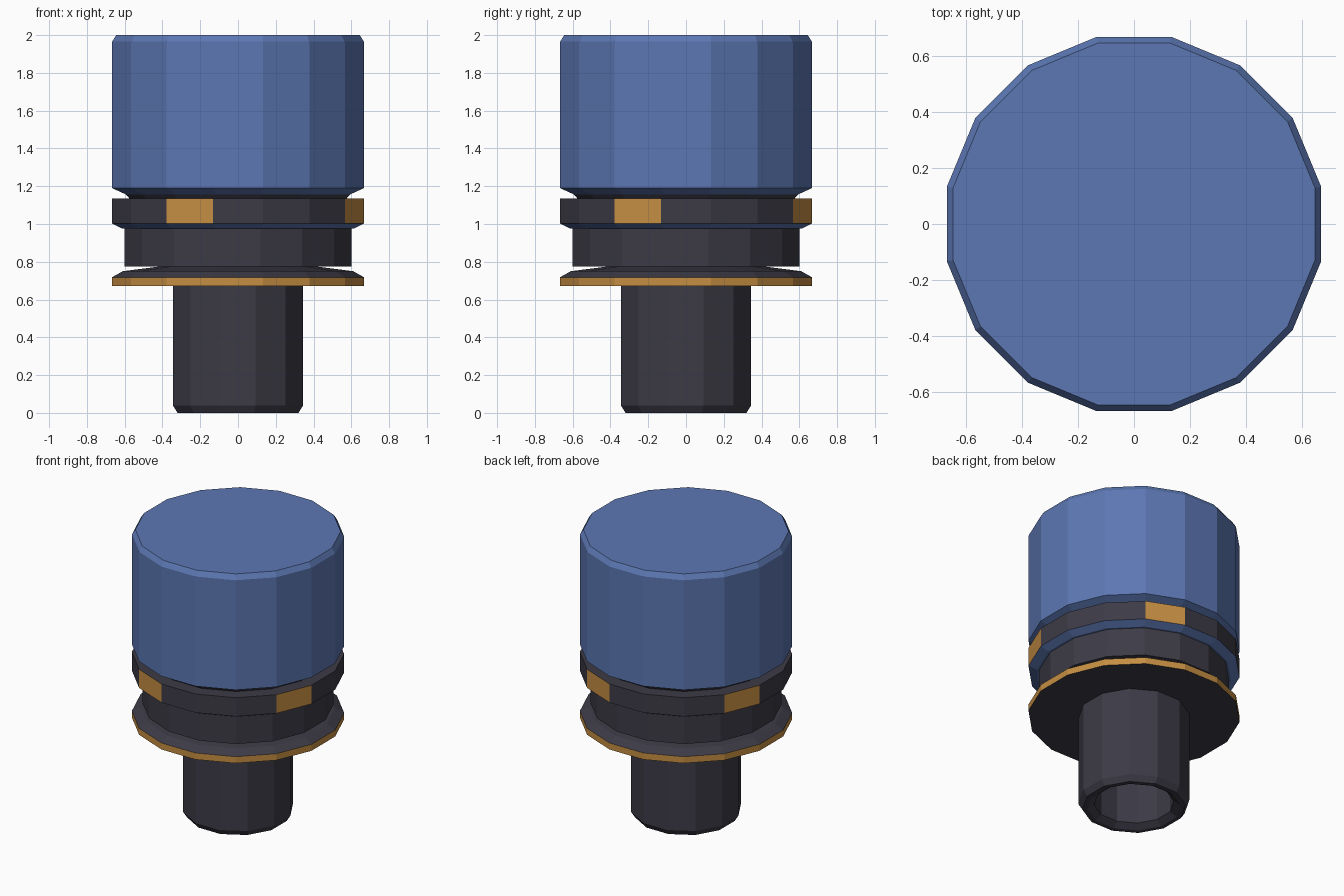
import bpy, bmesh, math

if "Cube" in bpy.data.objects:
    bpy.data.objects.remove(bpy.data.objects["Cube"])


def material(name, rgb):
    m = bpy.data.materials.new(name)
    m.diffuse_color = (*rgb, 1.0)
    m.use_nodes = True
    m.node_tree.nodes["Principled BSDF"].inputs["Base Color"].default_value = m.diffuse_color
    return m


BLUE = material("blue", (0.107, 0.185, 0.45))
DARK = material("charcoal", (0.046, 0.043, 0.061))
ORANGE = material("orange", (0.56, 0.27, 0.055))


def lathe(name, profile, sides, mats, rule=None):
    """Spin (apothem, z) points into a closed faceted solid, flats facing the axes."""
    bm = bmesh.new()
    k = 1 / math.cos(math.pi / sides)
    rings = []
    for r, z in profile:
        angles = [(i + 0.5) * math.tau / sides for i in range(sides)]
        rings.append([bm.verts.new((r * k * math.cos(a), r * k * math.sin(a), z)) for a in angles])
    for lo, hi in zip(rings, rings[1:]):
        for i in range(sides):
            j = (i + 1) % sides
            bm.faces.new((lo[i], lo[j], hi[j], hi[i]))
    bm.faces.new(rings[0][::-1])
    bm.faces.new(rings[-1])
    bmesh.ops.recalc_face_normals(bm, faces=bm.faces[:])
    bm.normal_update()
    if rule:
        for f in bm.faces:
            f.material_index = rule(f)
    mesh = bpy.data.meshes.new(name)
    bm.to_mesh(mesh)
    bm.free()
    for m in mats:
        mesh.materials.append(m)
    obj = bpy.data.objects.new(name, mesh)
    bpy.context.collection.objects.link(obj)
    return obj


def ring_patch(f):
    # one orange facet per quadrant, at 67.5 degrees and every 90 after it
    if abs(f.normal.z) > 0.5:
        return 0
    a = math.degrees(math.atan2(f.normal.y, f.normal.x)) % 90
    return 1 if abs(a - 67.5) < 2 else 0


# Blue head with chamfered top and tapered underside
lathe("head", [(0.59, 1.155), (0.667, 1.19), (0.667, 1.965), (0.645, 2.0)], 16, [BLUE])
# Dark groove under the head
lathe("groove", [(0.57, 1.13), (0.595, 1.157)], 16, [DARK])
# Dark ring with four orange facets
lathe("marker_ring", [(0.667, 1.003), (0.667, 1.135)], 16, [DARK, ORANGE], ring_patch)
# Blue taper below the ring
lathe("lower_taper", [(0.615, 0.976), (0.667, 1.003)], 16, [BLUE])
# Dark collar
lathe("collar", [(0.60, 0.776), (0.60, 0.978)], 16, [DARK])
# Flange: orange rim, dark domed top and dark underside
lathe("flange", [(0.667, 0.672), (0.667, 0.718), (0.61, 0.75), (0.40, 0.777)], 16,
      [DARK, ORANGE], lambda f: 1 if abs(f.normal.z) < 0.1 else 0)
# Hollow twelve-sided stem, profile runs from outside top to the bottom of the bore
lathe("stem", [(0.345, 0.68), (0.345, 0.04), (0.32, 0.0), (0.29, 0.0),
               (0.247, 0.03), (0.247, 0.6)], 12, [DARK])
